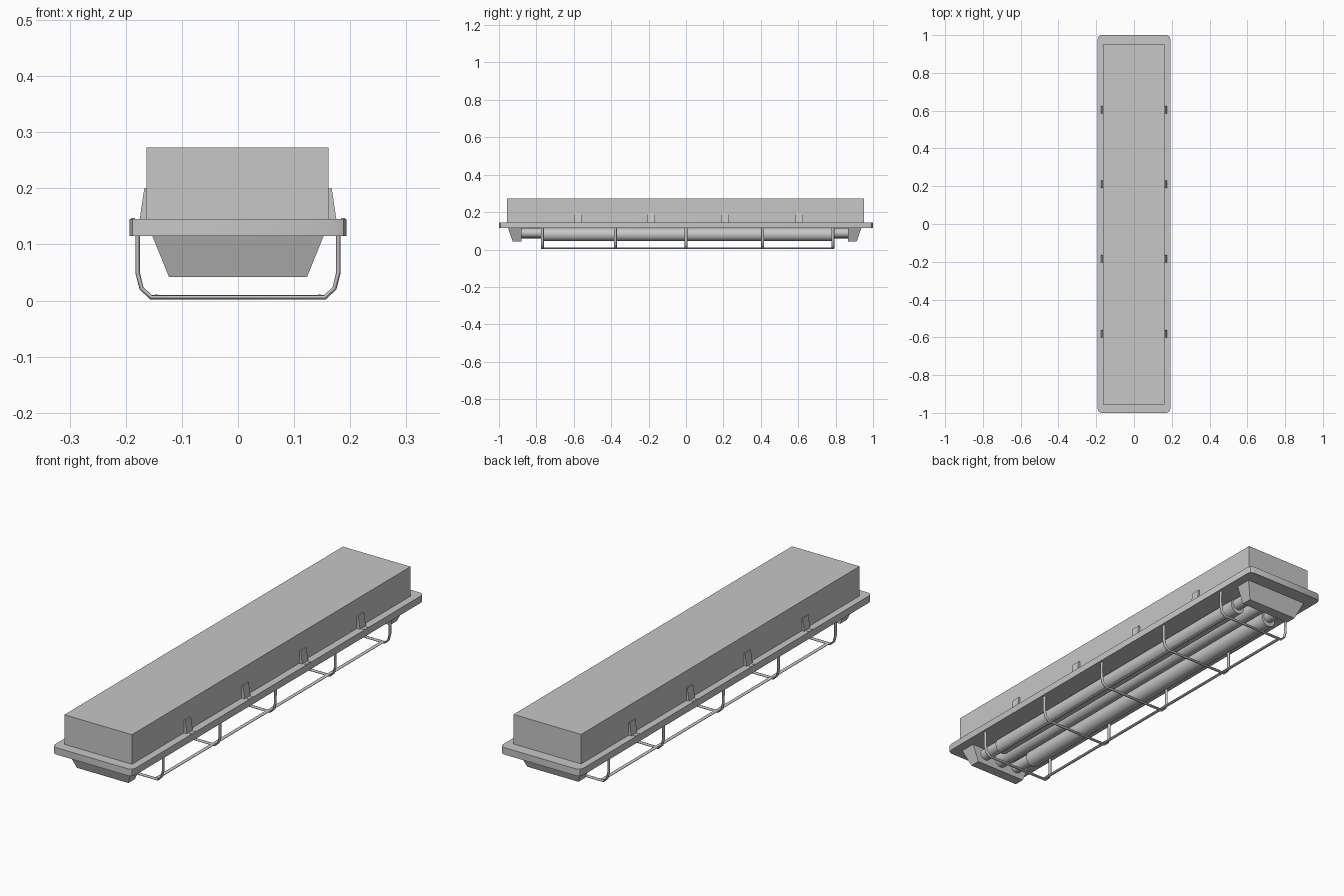
import bpy, bmesh, math

cube = bpy.data.objects.get("Cube")
if cube:
    bpy.data.objects.remove(cube, do_unlink=True)

grey = bpy.data.materials.new("painted grey")
grey.use_nodes = True
grey.diffuse_color = (0.57, 0.57, 0.57, 1)
grey.node_tree.nodes["Principled BSDF"].inputs["Base Color"].default_value = (0.57, 0.57, 0.57, 1)


def loft(name, lower, upper, smooth=False):
    """Solid between two matching outlines."""
    bm = bmesh.new()
    a = [bm.verts.new(p) for p in lower]
    b = [bm.verts.new(p) for p in upper]
    bm.faces.new(a)
    bm.faces.new(b)
    for i in range(len(a)):
        j = (i + 1) % len(a)
        bm.faces.new((a[i], a[j], b[j], b[i]))
    bmesh.ops.recalc_face_normals(bm, faces=bm.faces)
    mesh = bpy.data.meshes.new(name)
    bm.to_mesh(mesh)
    bm.free()
    mesh.materials.append(grey)
    obj = bpy.data.objects.new(name, mesh)
    bpy.context.collection.objects.link(obj)
    if smooth:
        bpy.ops.object.select_all(action='DESELECT')
        obj.select_set(True)
        bpy.context.view_layer.objects.active = obj
        bpy.ops.object.shade_smooth_by_angle(angle=math.radians(40))


def rect(x0, x1, y0, y1, z):
    return [(x0, y0, z), (x1, y0, z), (x1, y1, z), (x0, y1, z)]


def box(name, x0, x1, y0, y1, z0, z1):
    loft(name, rect(x0, x1, y0, y1, z0), rect(x0, x1, y0, y1, z1))


def cylinder(name, x, y0, y1, z, r):
    angles = [t * math.tau / 24 for t in range(24)]
    loft(name, *[[(x + r * math.cos(t), y, z + r * math.sin(t)) for t in angles]
                 for y in (y0, y1)], smooth=True)


def flat_wire(name, points, location, flatten):
    """Wire with an oval section, twice as wide along one axis."""
    curve = bpy.data.curves.new(name, 'CURVE')
    curve.dimensions = '3D'
    curve.bevel_depth = 0.004
    curve.bevel_resolution = 2
    curve.use_fill_caps = True
    line = curve.splines.new('POLY')
    line.points.add(len(points) - 1)
    for p, co in zip(line.points, points):
        p.co = (*co, 1)
    curve.materials.append(grey)
    obj = bpy.data.objects.new(name, curve)
    obj.location = location
    obj.scale = flatten
    bpy.context.collection.objects.link(obj)


# Housing and the flange with rounded corners
box("housing", -0.163, 0.161, -0.956, 0.951, 0.14, 0.273)
corner = [(0.193, 0.977), (0.188, 0.993), (0.173, 1.0)]
outline = (corner + [(-x, y) for x, y in reversed(corner)]
           + [(-x, -y) for x, y in corner] + [(x, -y) for x, y in reversed(corner)])
loft("flange", [(x, y, 0.115) for x, y in outline],
     [(x, y, 0.145) for x, y in outline], smooth=True)

# Lamp holders with sloping outer faces
for side, end, outer, inner in ((-1, "front", -0.952, -0.88), (1, "back", 0.938, 0.865)):
    loft(end + "_lamp_holder",
         rect(-0.123, 0.123, outer - side * 0.026, inner, 0.042),
         rect(-0.153, 0.153, outer, inner, 0.116))

# Lamps with narrower sockets, and the rounded reflector ridge between them
for side, label in ((1, "left"), (-1, "right")):
    x = side * 0.085
    cylinder(label + "_lamp", x, -0.77, 0.785, 0.08, 0.035)
    cylinder(label + "_lamp_sockets", x, -0.885, 0.87, 0.088, 0.025)
cylinder("reflector_ridge", 0, -0.885, 0.87, 0.09, 0.03)

# Wire guard: five hoops joined by two rails
half = [(0.179, 0.118), (0.179, 0.05), (0.172, 0.022), (0.155, 0.006)]
hoop = [(x, 0, z) for x, z in half] + [(-x, 0, z) for x, z in reversed(half)]
hoops = (-0.768, -0.378, 0.0, 0.41, 0.785)
for i, y in enumerate(hoops):
    flat_wire(f"guard_hoop_{i + 1}", hoop, (0, y, 0), (1, 2, 1))
for side, label in ((1, "left"), (-1, "right")):
    flat_wire(label + "_guard_rail", [(0, hoops[0], 0), (0, hoops[-1], 0)],
              (side * 0.145, 0, 0.007), (2, 1, 1))

# Clips leaning on the housing, each with a pair of pins on the flange
for side, label in ((1, "left"), (-1, "right")):
    for i in range(4):
        y = -0.58 + i * 0.395
        a, b = y - 0.02, y + 0.02
        loft(f"{label}_clip_{i + 1}", rect(side * 0.158, side * 0.176, a, b, 0.14),
             rect(side * 0.158, side * 0.167, a, b, 0.2))
        for pin in (-1, 1):
            py = y + pin * 0.012
            box(f"{label}_clip_pin_{i + 1}", side * 0.184, side * 0.191,
                py - 0.004, py + 0.004, 0.14, 0.147)
